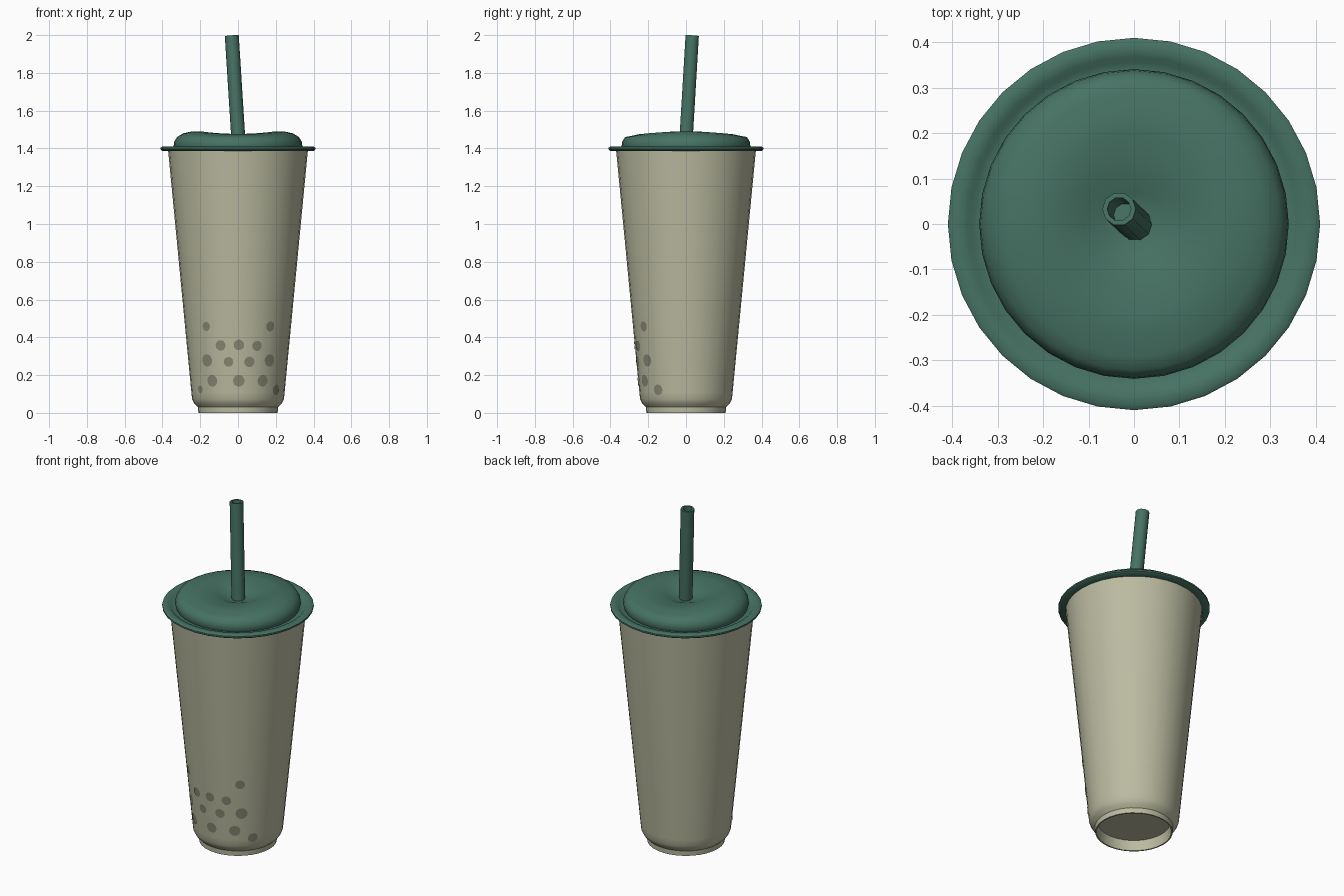
import bpy, bmesh, math
from mathutils import Vector

if "Cube" in bpy.data.objects:
    bpy.data.objects.remove(bpy.data.objects["Cube"])

SEG = 32


def material(name, rgb):
    m = bpy.data.materials.new(name)
    m.diffuse_color = (*rgb, 1)
    m.use_nodes = True
    m.node_tree.nodes["Principled BSDF"].inputs["Base Color"].default_value = m.diffuse_color
    return m


CREAM = material("milk_tea_cream", (0.50, 0.50, 0.36))
GREEN = material("lid_green", (0.062, 0.168, 0.127))
PEARL = material("pearl_grey", (0.25, 0.245, 0.175))


def finish(bm, name, mat, angle=40):
    me = bpy.data.meshes.new(name)
    bm.to_mesh(me)
    bm.free()
    me.materials.append(mat)
    me.shade_smooth()
    me.set_sharp_from_angle(angle=math.radians(angle))
    ob = bpy.data.objects.new(name, me)
    bpy.context.collection.objects.link(ob)
    return ob


def revolve(name, profile, mat, seg=SEG, warp=None, angle=40):
    """Spin (radius, height) points around z; radius 0 makes a pole."""
    bm = bmesh.new()
    rings = []
    for r, z in profile:
        if r == 0:
            rings.append([bm.verts.new((0, 0, z))] * seg)
            continue
        ring = []
        for k in range(seg):
            t = 2 * math.pi * k / seg
            h = warp(r, z, t) if warp else z
            ring.append(bm.verts.new((r * math.cos(t), r * math.sin(t), h)))
        rings.append(ring)
    for a, b in zip(rings, rings[1:]):
        for k in range(seg):
            n = (k + 1) % seg
            vs = list(dict.fromkeys((a[k], a[n], b[n], b[k])))
            bm.faces.new(vs)
    return finish(bm, name, mat, angle)


# Cup with recessed base and tapered wall
revolve("cup", [(0, 0.06), (0.196, 0.06), (0.202, 0.0), (0.21, 0.0), (0.212, 0.03),
                (0.232, 0.05), (0.243, 0.072), (0.247, 0.11), (0.37, 1.39)], CREAM)


# Lid: flat rim, groove and a puffy ring that sags a little at front and back
def sag(r, z, t):
    return z - 0.014 * math.sin(t) ** 2 if z > 1.465 and r < 0.3 else z


revolve("lid", [(0.36, 1.385), (0.40, 1.387), (0.41, 1.394), (0.41, 1.403), (0.402, 1.409),
                (0.368, 1.407), (0.358, 1.396), (0.335, 1.396), (0.341, 1.412),
                (0.338, 1.435), (0.322, 1.461), (0.29, 1.48), (0.25, 1.489), (0.20, 1.491),
                (0.15, 1.481), (0.11, 1.464), (0.07, 1.448), (0.04, 1.441), (0, 1.439)],
        GREEN, warp=sag, angle=50)

# Hollow leaning straw
straw = revolve("straw", [(0.037, 0), (0.037, 0.57), (0.026, 0.57), (0.026, 0.35), (0, 0.35)],
                GREEN, seg=10)
lean = Vector((-0.036, 0.034, 0.57))
straw.rotation_mode = 'QUATERNION'
straw.rotation_quaternion = Vector((0, 0, 1)).rotation_difference(lean)
straw.location = (0.003, -0.001, 1.429)

# Pearls: thin round spots wrapped onto the front of the cup (x, z, radius)
SPOTS = [(-0.167, 0.458, 0.024), (0.17, 0.458, 0.027), (-0.092, 0.357, 0.028),
         (0.005, 0.36, 0.028), (0.10, 0.355, 0.027), (-0.163, 0.278, 0.033),
         (-0.05, 0.27, 0.026), (0.06, 0.27, 0.028), (0.166, 0.278, 0.033),
         (-0.136, 0.17, 0.031), (0.004, 0.17, 0.031), (0.13, 0.17, 0.031),
         (0.2, 0.122, 0.028), (-0.198, 0.125, 0.02)]


def cup_radius(z):
    return 0.247 + (z - 0.11) * 0.0961


bm = bmesh.new()
for x, z, r in SPOTS:
    mid = math.asin(x / cup_radius(z))

    def on_cup(u, v):
        R = cup_radius(z + v) + 0.0025
        t = mid + u / R
        return bm.verts.new((R * math.sin(t), -R * math.cos(t), z + v))

    centre = on_cup(0, 0)
    edge = [on_cup(r * math.cos(a), r * math.sin(a))
            for a in (2 * math.pi * k / 14 for k in range(14))]
    for k in range(14):
        bm.faces.new((centre, edge[k], edge[(k + 1) % 14]))
finish(bm, "pearls", PEARL)
